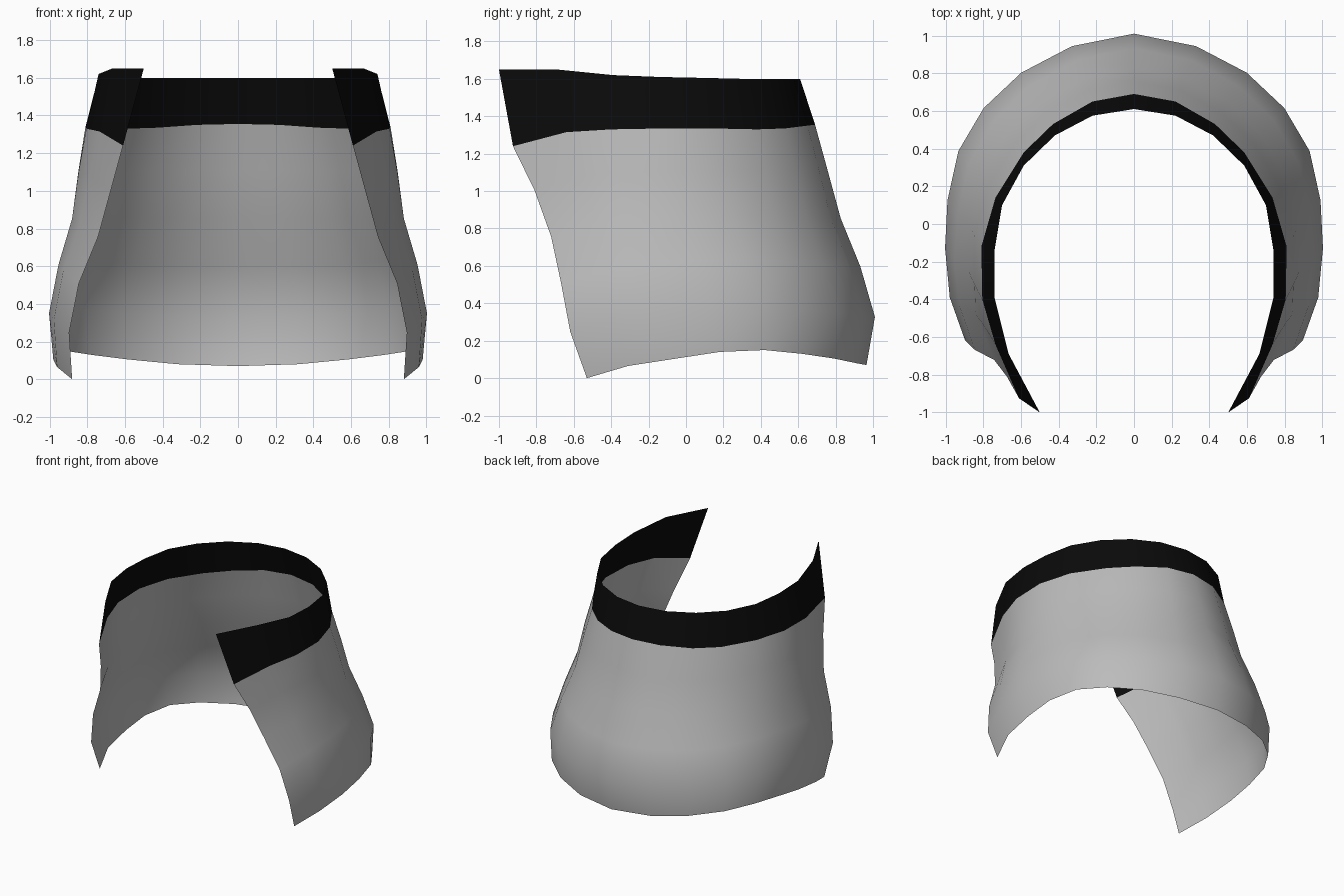
import bpy
from mathutils import Vector

if "Cube" in bpy.data.objects:
    bpy.data.objects.remove(bpy.data.objects["Cube"])


def material(name, value):
    mat = bpy.data.materials.new(name)
    mat.use_nodes = True
    colour = (value, value, value, 1)
    mat.diffuse_color = colour
    mat.node_tree.nodes["Principled BSDF"].inputs["Base Color"].default_value = colour
    return mat


def ring(*points):
    return [Vector(p) for p in points]


def sheet(name, rows, mat):
    """Skin the half rings from top to bottom, then mirror across x."""
    columns = len(rows[0])
    verts = [p for row in rows for p in row]
    faces = []
    for r in range(len(rows) - 1):
        for c in range(columns - 1):
            a = r * columns + c
            faces.append((a, a + 1, a + 1 + columns, a + columns))
    mesh = bpy.data.meshes.new(name)
    mesh.from_pydata(verts, [], faces)
    mesh.materials.append(mat)
    mesh.shade_smooth()
    obj = bpy.data.objects.new(name, mesh)
    bpy.context.collection.objects.link(obj)
    mirror = obj.modifiers.new("Mirror", "MIRROR")
    mirror.use_clip = True
    return obj


# Half rings, from the middle of the back round to the left front edge
top = ring((0, .61, 1.6), (.22, .575, 1.6), (.42, .47, 1.6), (.585, .31, 1.6),
           (.7, .1, 1.605), (.74, -.14, 1.61), (.74, -.39, 1.62),
           (.665, -.69, 1.65), (.5, -1, 1.65))
seam = ring((0, .69, 1.355), (.22, .65, 1.35), (.43, .53, 1.335), (.585, .38, 1.33),
            (.735, .14, 1.335), (.81, -.12, 1.335), (.805, -.4, 1.33),
            (.735, -.64, 1.315), (.61, -.925, 1.24))
hem = ring((0, .965, .07), (.32, .91, .08), (.58, .79, .105), (.78, .62, .13),
           (.91, .42, .15), (.97, .18, .14), (.98, -.05, .105),
           (.96, -.31, .065), (.88, -.53, 0))

# Rows between seam and hem: drop, bulge at back, bulge at side, front edge shift
levels = [
    (.19, .015, .006, Vector((.013, .04, 0))),
    (.39, .03, -.003, Vector((.027, .05, 0))),
    (.59, .08, .03, Vector((.075, .024, 0))),
    (.8, .1, .052, Vector((.07, -.01, 0))),
]
SIDE = 5
rows = [seam]
for drop, back, side, front in levels:
    row = []
    for c, (a, b) in enumerate(zip(seam, hem)):
        p = a.lerp(b, drop)
        outward = Vector((p.x, p.y, 0)).normalized()
        if c <= SIDE:
            shift = outward * (back + (side - back) * c / SIDE)
        else:
            t = (c - SIDE) / (len(seam) - 1 - SIDE)
            shift = (outward * side).lerp(front, t)
        row.append(p + shift)
    rows.append(row)
rows.append(hem)

# Waistband and flared cloth
sheet("waistband", [top, seam], material("black trim", .003))
sheet("skirt_cloth", rows, material("light grey cloth", .5))
